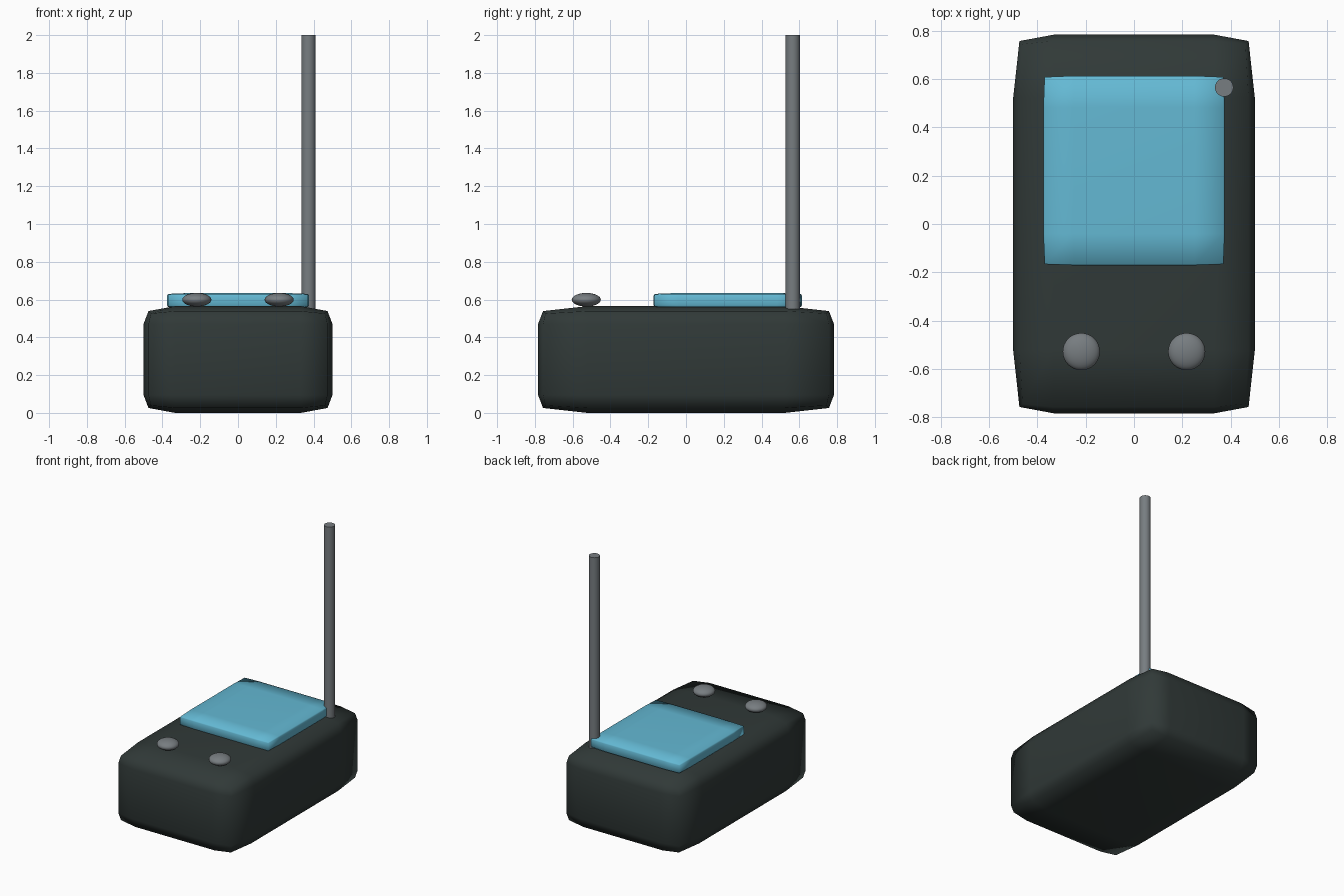
import bpy, bmesh, math
from mathutils import Vector

if "Cube" in bpy.data.objects:
    bpy.data.objects.remove(bpy.data.objects["Cube"])


def material(name, rgb):
    m = bpy.data.materials.new(name)
    m.diffuse_color = (*rgb, 1)
    m.use_nodes = True
    m.node_tree.nodes["Principled BSDF"].inputs["Base Color"].default_value = m.diffuse_color
    return m


DARK = material("dark casing", (0.030, 0.041, 0.039))
BLUE = material("screen blue", (0.127, 0.485, 0.658))
GREY = material("metal grey", (0.185, 0.205, 0.218))


def finish(bm, name, mat):
    mesh = bpy.data.meshes.new(name)
    bm.to_mesh(mesh)
    bm.free()
    mesh.materials.append(mat)
    ob = bpy.data.objects.new(name, mesh)
    bpy.context.collection.objects.link(ob)
    return ob


def soft_box(name, centre, half, pull, mat):
    """Box cut near each end on every axis, with its edges pulled inwards."""
    bm = bmesh.new()
    bmesh.ops.create_cube(bm, size=2)
    for axis in range(3):
        for s in (-2 / 3, 2 / 3):
            n = Vector((0, 0, 0))
            n[axis] = 1
            bmesh.ops.bisect_plane(bm, geom=bm.verts[:] + bm.edges[:] + bm.faces[:],
                                   plane_co=n * s, plane_no=n)
    for v in bm.verts:
        outer = [abs(c) > 0.99 for c in v.co]
        amount = {1: 0, 2: pull, 3: pull * 1.5}[sum(outer)]
        for i in range(3):
            c = v.co[i] * half[i]
            if outer[i]:
                c -= math.copysign(amount, c)
            v.co[i] = c + centre[i]
    for f in bm.faces:
        f.smooth = True
    return finish(bm, name, mat)


# Casing and raised screen
soft_box("casing", (0, 0, 0.2825), (0.5, 0.783, 0.2825), 0.026, DARK)
soft_box("screen", (0, 0.221, 0.595), (0.375, 0.392, 0.04), 0.005, BLUE)

# Flattened knobs
for side, x in (("left", -0.218), ("right", 0.218)):
    bm = bmesh.new()
    bmesh.ops.create_uvsphere(bm, u_segments=32, v_segments=16, radius=1)
    for v in bm.verts:
        v.co = Vector((v.co.x * 0.077 + x, v.co.y * 0.077 - 0.528, v.co.z * 0.036 + 0.599))
    for f in bm.faces:
        f.smooth = True
    finish(bm, side + "_knob", GREY)

# Antenna: round rod with a flat tip
bm = bmesh.new()
bmesh.ops.create_cone(bm, cap_ends=True, segments=32, radius1=0.038, radius2=0.038, depth=1.45)
bmesh.ops.translate(bm, verts=bm.verts[:], vec=(0.373, 0.565, 1.275))
for f in bm.faces:
    f.smooth = len(f.verts) == 4
rod = finish(bm, "antenna", GREY)
for e in rod.data.edges:
    a, b = (rod.data.vertices[i].co.z for i in e.vertices)
    e.use_edge_sharp = abs(a - b) < 0.01
